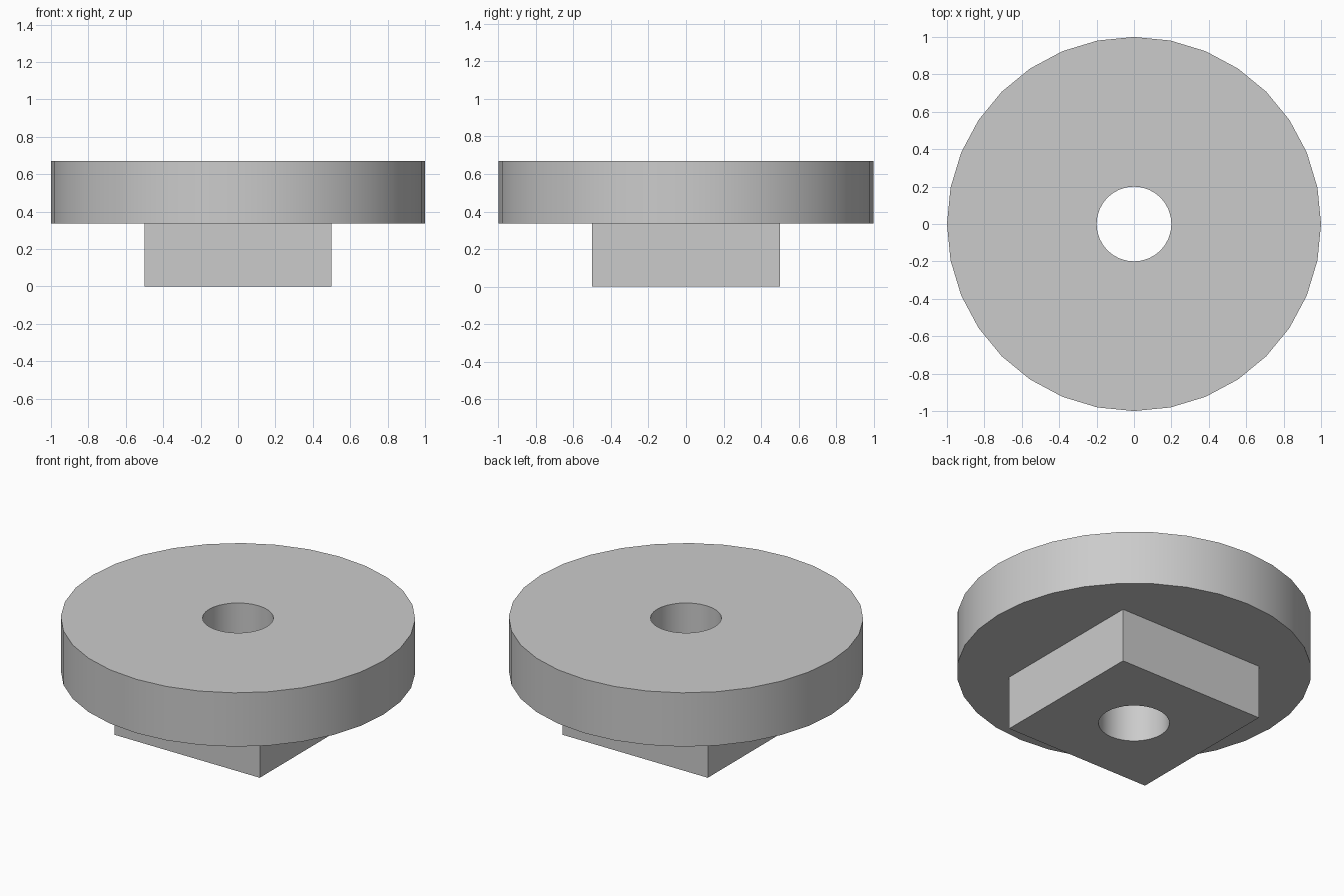
import bpy
import bmesh

if "Cube" in bpy.data.objects:
    bpy.data.objects.remove(bpy.data.objects["Cube"])

H = 0.335      # height of each layer
HOLE = 0.2
SEG = 32


def cylinder(name, radius, z0, z1):
    bpy.ops.mesh.primitive_cylinder_add(
        vertices=SEG, radius=radius, depth=z1 - z0, location=(0, 0, (z0 + z1) / 2))
    ob = bpy.context.object
    ob.name = name
    return ob


# Square foot and round disc, merged into one solid
bpy.ops.mesh.primitive_cube_add(size=1, location=(0, 0, H / 2))
foot = bpy.context.object
foot.name = "square_foot"
foot.scale.z = H
bpy.ops.object.transform_apply(location=True, rotation=False, scale=True)
disc = cylinder("round_disc", 1.0, H, 2 * H)

# Through bore
bore = cylinder("bore_cutter", HOLE, -0.2, 2 * H + 0.2)
bore.hide_render = True
bore.hide_set(True)

for ob in (foot, disc):
    mod = ob.modifiers.new("bore", 'BOOLEAN')
    mod.operation = 'DIFFERENCE'
    mod.solver = 'EXACT'
    mod.object = bore
    bpy.ops.object.select_all(action='DESELECT')
    ob.select_set(True)
    bpy.context.view_layer.objects.active = ob
    bpy.ops.object.modifier_apply(modifier=mod.name)
    bpy.ops.object.shade_smooth_by_angle()

bpy.data.objects.remove(bore, do_unlink=True)
